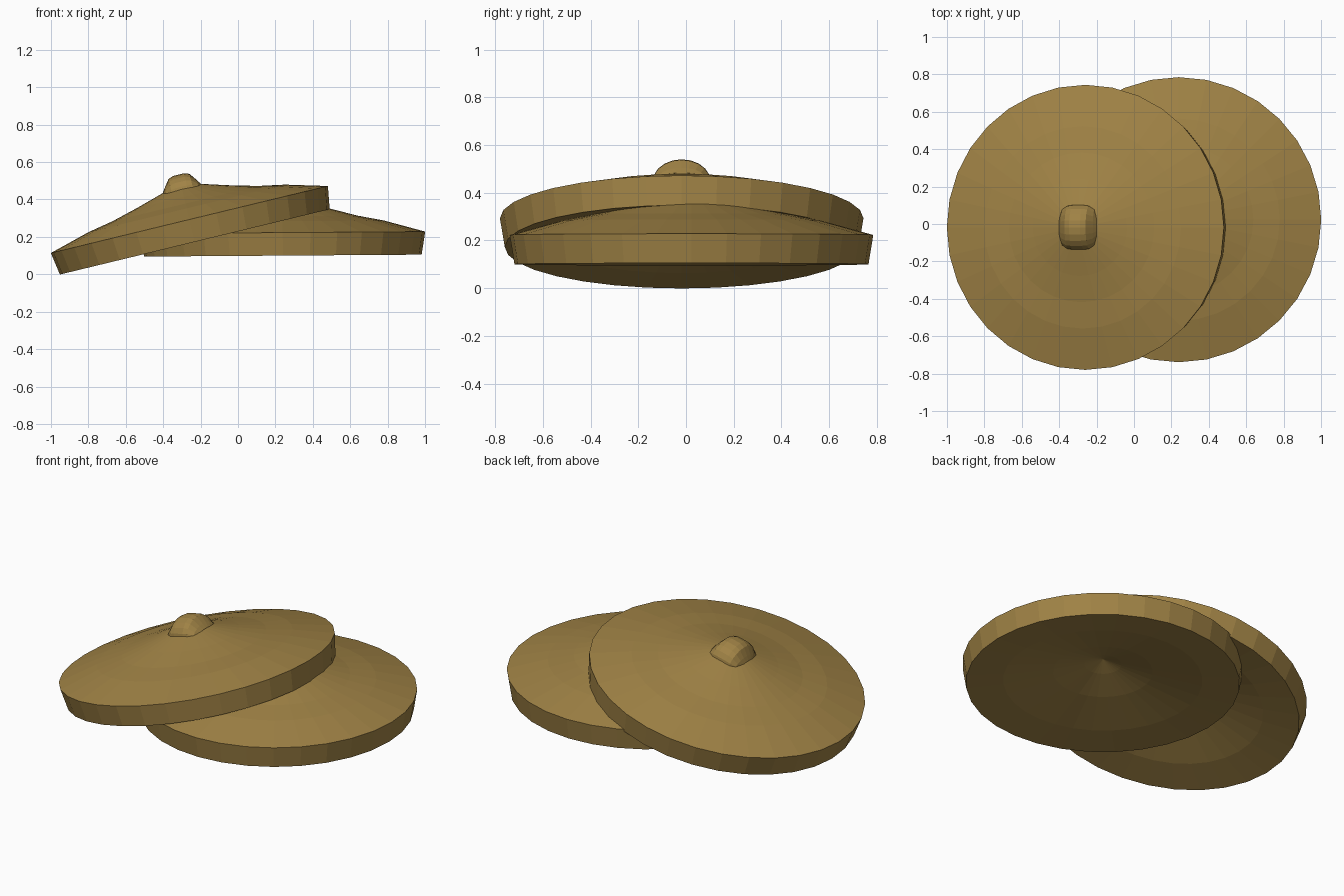
import bpy, bmesh, math

if "Cube" in bpy.data.objects:
    bpy.data.objects.remove(bpy.data.objects["Cube"])

brass = bpy.data.materials.new("brass")
brass.diffuse_color = (0.35, 0.225, 0.06, 1)
brass.use_nodes = True
brass.node_tree.nodes["Principled BSDF"].inputs["Base Color"].default_value = brass.diffuse_color
SEG = 32

# Closed dish profile (radius, height): top apex, rim edge, hollow underside
PROFILE = [(0, 0.19), (0.1, 0.172), (0.26, 0.125), (0.4, 0.088), (0.541, 0.061),
           (0.762, 0), (0.742, -0.123),
           (0.54, -0.106), (0.27, -0.052), (0.1, -0.006), (0, 0.028)]

# Grip cross-sections along x: (x, half width in y, height)
GRIP = [(-0.103, 0.065, 0.024), (-0.088, 0.1, 0.046), (-0.058, 0.118, 0.086),
        (-0.03, 0.122, 0.097), (0.03, 0.122, 0.097), (0.058, 0.118, 0.087),
        (0.088, 0.1, 0.046), (0.103, 0.065, 0.024)]


def finish(name, bm, loc, tilt):
    bmesh.ops.recalc_face_normals(bm, faces=bm.faces)
    mesh = bpy.data.meshes.new(name)
    bm.to_mesh(mesh)
    bm.free()
    mesh.materials.append(brass)
    ob = bpy.data.objects.new(name, mesh)
    ob.location = loc
    ob.rotation_euler = (0, math.radians(tilt), 0)
    bpy.context.collection.objects.link(ob)
    return ob


def dish(name, loc, tilt):
    bm = bmesh.new()
    verts = [bm.verts.new((r, 0, z)) for r, z in PROFILE]
    edges = [bm.edges.new(p) for p in zip(verts, verts[1:])]
    bmesh.ops.spin(bm, geom=verts + edges, cent=(0, 0, 0), axis=(0, 0, 1),
                   angle=math.tau, steps=SEG)
    bmesh.ops.remove_doubles(bm, verts=bm.verts, dist=1e-4)
    return finish(name, bm, loc, tilt)


def grip(name, loc, tilt, n=10):
    bm = bmesh.new()
    rings = []
    for x, w, h in GRIP:
        arch = [(x, w * math.cos(math.pi * i / n), 0.15 + h * math.sin(math.pi * i / n))
                for i in range(n + 1)]
        rings.append([bm.verts.new(p) for p in arch])
    for a, b in zip(rings, rings[1:]):
        for i in range(n + 1):
            j = (i + 1) % (n + 1)
            bm.faces.new((a[i], a[j], b[j], b[i]))
    bm.faces.new(rings[0])
    bm.faces.new(rings[-1])
    return finish(name, bm, loc, tilt)


# Two identical cymbals, the upper one leaning on the lower one
for label, loc, tilt in (("lower", (0.239, 0.023, 0.223), -0.4),
                         ("upper", (-0.26, -0.018, 0.293), -13.6)):
    dish(label + "_cymbal", loc, tilt)
    grip(label + "_grip", loc, tilt)
